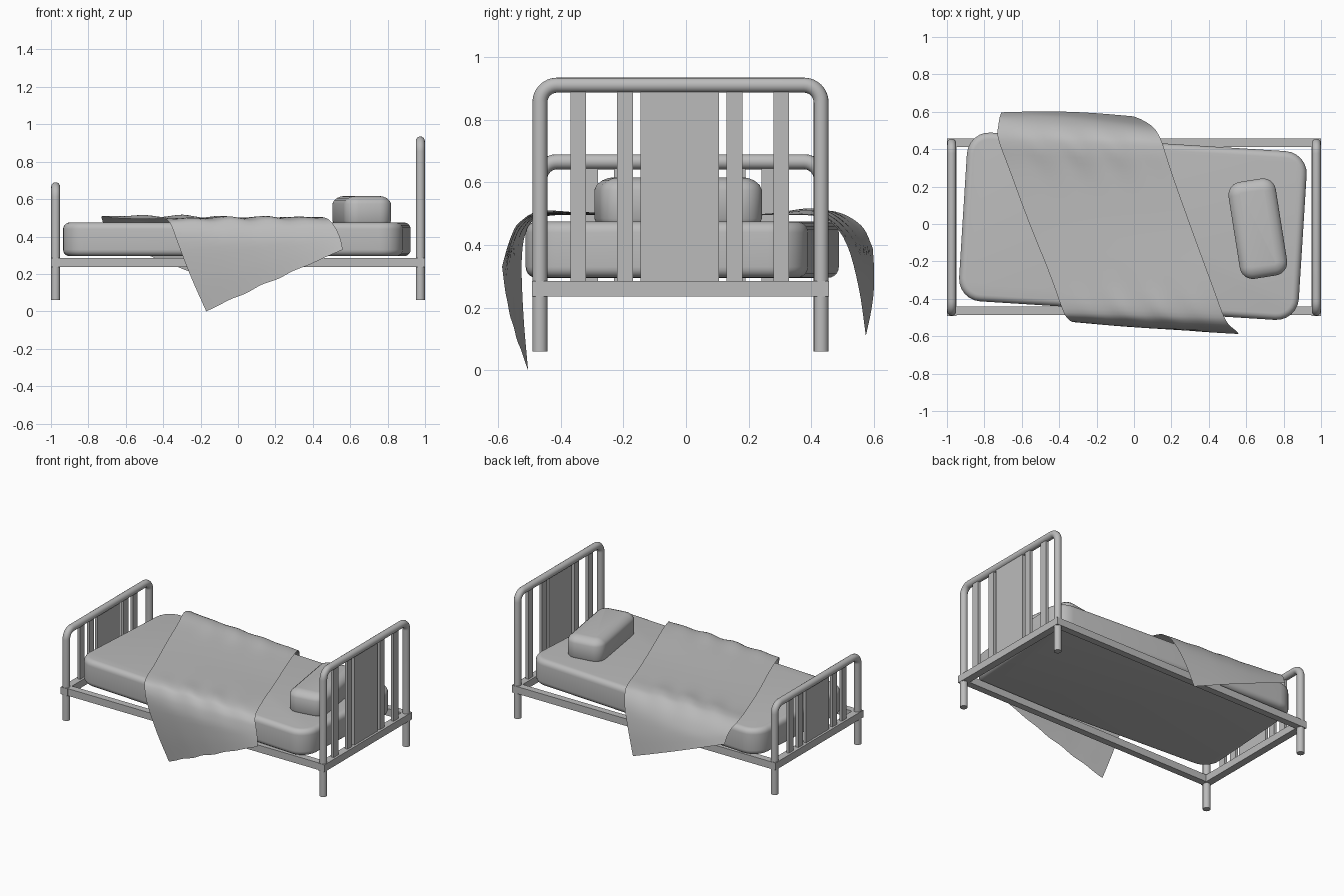
import bpy, bmesh, math
from mathutils import Vector

if "Cube" in bpy.data.objects:
    bpy.data.objects.remove(bpy.data.objects["Cube"])

grey = bpy.data.materials.new("plain grey")
grey.diffuse_color = (0.5, 0.5, 0.5, 1)
grey.use_nodes = True
grey.node_tree.nodes["Principled BSDF"].inputs["Base Color"].default_value = grey.diffuse_color

Y0, Y1 = -0.467, 0.432          # leg centre lines
YC = (Y0 + Y1) / 2


def finish(ob, angle=None):
    """Give the object its colour and shading."""
    ob.data.materials.clear()
    ob.data.materials.append(grey)
    if angle:
        bpy.ops.object.select_all(action='DESELECT')
        ob.select_set(True)
        bpy.context.view_layer.objects.active = ob
        bpy.ops.object.shade_smooth_by_angle(angle=math.radians(angle))
    return ob


def from_bmesh(name, bm, angle=None, fix=True):
    if fix:
        bmesh.ops.recalc_face_normals(bm, faces=bm.faces[:])
    me = bpy.data.meshes.new(name)
    bm.to_mesh(me)
    bm.free()
    ob = bpy.data.objects.new(name, me)
    bpy.context.collection.objects.link(ob)
    return finish(ob, angle)


def box(name, x, y, z):
    """Box from three (low, high) ranges."""
    bm = bmesh.new()
    bmesh.ops.create_cube(bm, size=1)
    for v in bm.verts:
        v.co = [lo + (c + 0.5) * (hi - lo) for c, (lo, hi) in zip(v.co, (x, y, z))]
    return from_bmesh(name, bm)


def hoop(name, x, top, r=0.024, bend=0.055):
    """Bent tube: two legs joined by a rounded top bar."""
    ring = 16
    path = [(Y0, 0.06)]
    for cy, a0 in ((Y0 + bend, 180), (Y1 - bend, 90)):
        for i in range(9):
            a = math.radians(a0 - i * 90 / 8)
            path.append((cy + bend * math.cos(a), top - r - bend + bend * math.sin(a)))
    path.append((Y1, 0.06))
    pts = [Vector((x, y, z)) for y, z in path]
    bm = bmesh.new()
    rows = []
    for i, p in enumerate(pts):
        t = (pts[min(i + 1, len(pts) - 1)] - pts[max(i - 1, 0)]).normalized()
        if i in (1, len(pts) - 2):
            t = Vector((0, 0, 1 if i == 1 else -1))
        side = Vector((1, 0, 0))
        up = t.cross(side)
        rows.append([bm.verts.new(p + r * (math.cos(a) * side + math.sin(a) * up))
                     for a in (math.tau * k / ring for k in range(ring))])
    for a, b in zip(rows, rows[1:]):
        for k in range(ring):
            n = (k + 1) % ring
            bm.faces.new((a[k], a[n], b[n], b[k]))
    bm.faces.new(rows[0])
    bm.faces.new(rows[-1])
    return from_bmesh(name, bm, 40)


def cushion(name, centre, half, r, turn, profile):
    """Stack of rounded rectangles; profile holds (inset, z) pairs."""
    bm = bmesh.new()
    rows = []
    for inset, z in profile:
        row = []
        for q, (sx, sy) in enumerate(((1, 1), (-1, 1), (-1, -1), (1, -1))):
            for i in range(7):
                a = math.radians(q * 90 + i * 15)
                row.append(bm.verts.new((sx * (half[0] - r) + (r - inset) * math.cos(a),
                                         sy * (half[1] - r) + (r - inset) * math.sin(a), z)))
        rows.append(row)
    n = len(rows[0])
    for a, b in zip(rows, rows[1:]):
        for k in range(n):
            bm.faces.new((a[k], a[(k + 1) % n], b[(k + 1) % n], b[k]))
    bm.faces.new(rows[0])
    bm.faces.new(rows[-1])
    ob = from_bmesh(name, bm, 35)
    ob.location = (centre[0], centre[1], 0)
    ob.rotation_euler.z = math.radians(turn)
    return ob


# Head and foot ends: hoop, cross rail, centre panel and slats
for end, x, top, slats in (("head", 0.975, 0.935, (0.175, 0.325)),
                           ("foot", -0.975, 0.69, (0.185, 0.287))):
    hoop(end + "_hoop", x, top)
    box(end + "_rail", (x - 0.025, x + 0.025), (-0.492, 0.458), (0.236, 0.285))
    zs = (0.25, top - 0.026)
    box(end + "_panel", (x - 0.01, x + 0.01), (-0.145, 0.106), zs)
    for i, d in enumerate(slats):
        for s in (-1, 1):
            y = -0.02 + s * d
            box(f"{end}_slat_{i}", (x - 0.01, x + 0.01), (y - 0.025, y + 0.025), zs)

# Long side rails
for name, y in (("front_side_rail", Y0 + 0.003), ("back_side_rail", Y1 + 0.003)):
    box(name, (-0.955, 0.955), (y - 0.023, y + 0.023), (0.236, 0.285))

# Mattress, rounded at top and bottom rims
R = 0.035
rim = [(R - R * math.sin(math.radians(a)), R - R * math.cos(math.radians(a)))
       for a in range(0, 91, 18)]
cushion("mattress", (-0.006, -0.012), (0.91, 0.452), 0.12, -3.6,
        [(i, 0.295 + z) for i, z in rim] + [(i, 0.475 - z) for i, z in reversed(rim)])

# Pillow with straight sides and a sloped top
cushion("pillow", (0.662, -0.025), (0.128, 0.262), 0.07, 9,
        [(0.006, 0.472), (0, 0.485), (0, 0.575), (0.008, 0.592),
         (0.025, 0.606), (0.045, 0.614), (0.06, 0.616)])

# Blanket: sheet lofted between its two side edges, front hem to back hem
left = [(-0.17, -0.505, 0.0), (-0.25, -0.52, 0.18), (-0.32, -0.525, 0.36),
        (-0.355, -0.505, 0.455), (-0.385, -0.45, 0.492), (-0.45, -0.27, 0.495),
        (-0.57, 0.03, 0.495), (-0.67, 0.30, 0.5), (-0.715, 0.42, 0.51),
        (-0.73, 0.48, 0.506), (-0.725, 0.53, 0.485), (-0.718, 0.57, 0.45), (-0.71, 0.597, 0.39)]
right = [(0.56, -0.588, 0.33), (0.55, -0.575, 0.38), (0.53, -0.558, 0.43),
         (0.505, -0.535, 0.47), (0.475, -0.48, 0.497), (0.42, -0.33, 0.505),
         (0.31, -0.03, 0.495), (0.21, 0.25, 0.495), (0.165, 0.39, 0.495),
         (0.14, 0.46, 0.475), (0.105, 0.515, 0.40), (0.05, 0.553, 0.26), (0.0, 0.575, 0.11)]


def smooth(pts, per=4):
    """Catmull-Rom curve through the points."""
    pts = [Vector(p) for p in pts]
    pts = [2 * pts[0] - pts[1]] + pts + [2 * pts[-1] - pts[-2]]
    out = []
    for a, b, c, d in zip(pts, pts[1:], pts[2:], pts[3:]):
        for k in range(per):
            t = k / per
            out.append(b + 0.5 * t * (c - a + t * (2 * a - 5 * b + 4 * c - d
                                                   + t * (3 * (b - c) + d - a))))
    return out + [pts[-2]]


bm = bmesh.new()
COLS = 32
rows = []
for a, b in zip(smooth(left), smooth(right)):
    row = []
    for k in range(COLS + 1):
        u = k / COLS
        p = a.lerp(b, u)
        # soft folds near the mattress edges, and an outward belly on the hanging parts
        fold = math.exp(-((abs(p.y + 0.04) - 0.43) / 0.1) ** 2) * math.sin(math.pi * u)
        p.z += 0.007 * fold * (1 + math.sin(u * 26 + p.y * 5))
        hang = max(0, min(1, (0.48 - p.z) / 0.1))
        p.y += math.copysign(0.014, p.y) * hang * math.sin(math.pi * u)
        row.append(bm.verts.new(p))
    rows.append(row)
for a, b in zip(rows, rows[1:]):
    for k in range(COLS):
        bm.faces.new((a[k], a[k + 1], b[k + 1], b[k]))
from_bmesh("blanket", bm, 60, fix=False)
